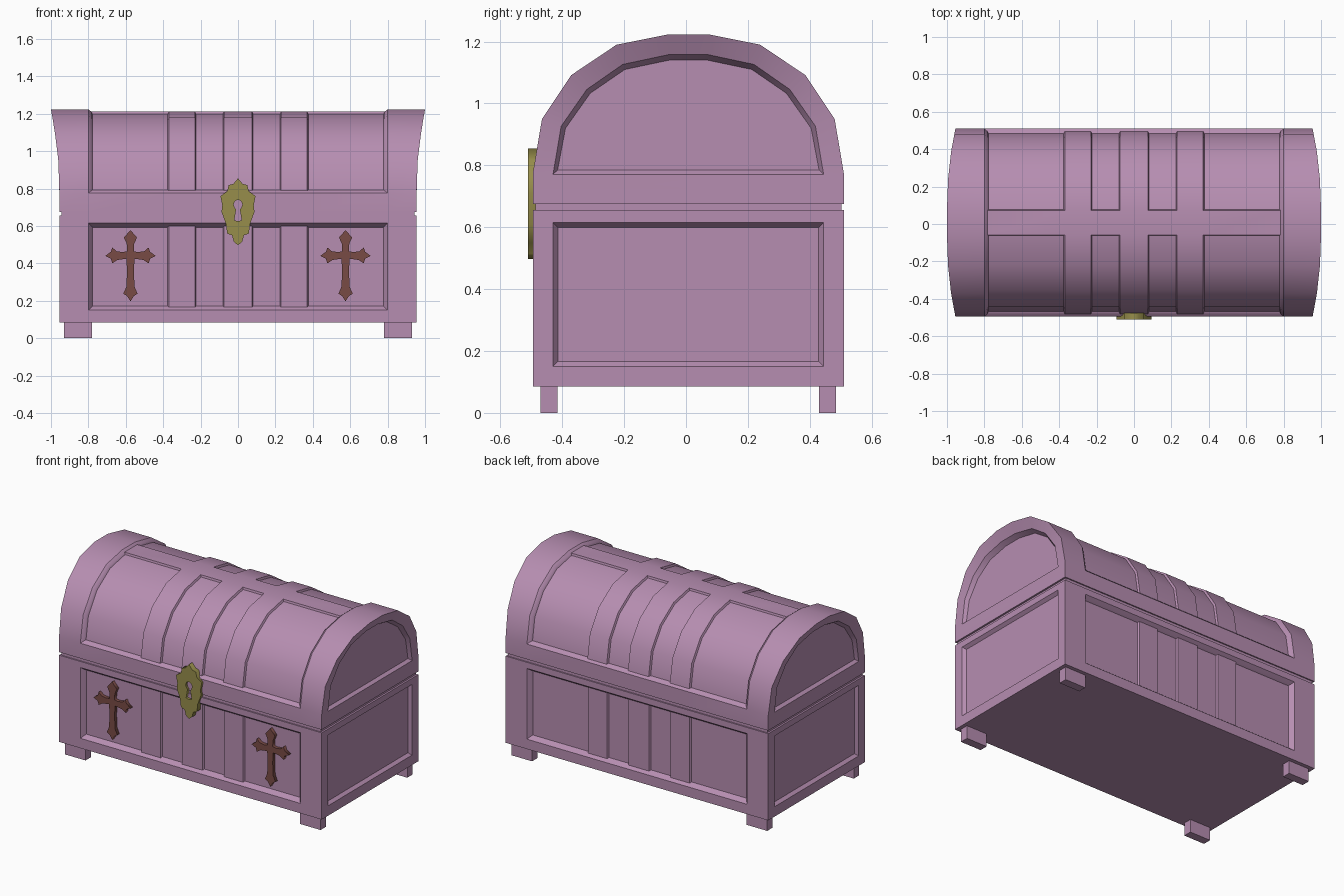
import bpy, bmesh, math
from mathutils import Vector

if "Cube" in bpy.data.objects:
    bpy.data.objects.remove(bpy.data.objects["Cube"])

def material(name, rgb):
    m = bpy.data.materials.new(name)
    m.diffuse_color = (*rgb, 1)
    m.use_nodes = True
    m.node_tree.nodes["Principled BSDF"].inputs["Base Color"].default_value = m.diffuse_color
    return m

WOOD = material("mauve_wood", (0.47, 0.27, 0.44))
GOLD = material("old_gold", (0.31, 0.27, 0.07))
BROWN = material("dark_brown", (0.19, 0.07, 0.06))
STRIPS = [-0.37, -0.23, -0.075, 0.075, 0.23, 0.37]
Y0, Y1, HX = -0.495, 0.51, 0.955

def finish(bm, name, mat):
    me = bpy.data.meshes.new(name)
    bm.to_mesh(me)
    bm.free()
    ob = bpy.data.objects.new(name, me)
    bpy.context.collection.objects.link(ob)
    me.materials.append(mat)
    bpy.ops.object.select_all(action='DESELECT')
    ob.select_set(True)
    bpy.context.view_layer.objects.active = ob
    bpy.ops.object.shade_smooth_by_angle(angle=math.radians(32))
    return ob

def box_bm(x0, x1, y0, y1, z0, z1):
    bm = bmesh.new()
    bmesh.ops.create_cube(bm, size=1)
    for v in bm.verts:
        v.co = ((x0, x1)[v.co.x > 0], (y0, y1)[v.co.y > 0], (z0, z1)[v.co.z > 0])
    return bm

def recess(bm, faces, width, depth):
    bm.normal_update()
    bmesh.ops.inset_region(bm, faces=faces, thickness=width, depth=-depth,
                           use_even_offset=True, use_boundary=True)

def between_strips(x):
    # true for the plain panels, false for the raised vertical strips
    return not (abs(x) < 0.075 or 0.23 < abs(x) < 0.37)

# chest body with framed panels on all four sides
bm = box_bm(-HX, HX, Y0, Y1, 0.085, 0.655)
cuts = [((x, 0, 0), (1, 0, 0)) for x in [-0.8, *STRIPS, 0.8]]
cuts += [((0, y, 0), (0, 1, 0)) for y in (-0.43, 0.445)]
cuts += [((0, 0, z), (0, 0, 1)) for z in (0.15, 0.615)]
for co, no in cuts:
    bmesh.ops.bisect_plane(bm, geom=bm.verts[:] + bm.edges[:] + bm.faces[:],
                           plane_co=co, plane_no=no)
bm.normal_update()
long_faces, end_faces = [], []
for f in bm.faces:
    c = f.calc_center_median()
    if 0.15 < c.z < 0.615:
        if abs(f.normal.y) > 0.9 and abs(c.x) < 0.8:
            long_faces.append(f)
        elif abs(f.normal.x) > 0.9 and -0.43 < c.y < 0.445:
            end_faces.append(f)
sub = [f for f in long_faces if between_strips(f.calc_center_median().x)]
recess(bm, long_faces + end_faces, 0.016, 0.02)
recess(bm, sub, 0.006, 0.01)
finish(bm, "chest_body", WOOD)

# thin seam between body and lid
finish(box_bm(-HX + 0.012, HX - 0.012, Y0 + 0.008, Y1 - 0.008, 0.64, 0.69), "lid_seam", WOOD)

# arched lid: profile (offset from middle, height), mirrored front to back
MID = (Y0 + Y1) / 2
half = [(0.5025, 0.675), (0.5025, 0.775), (0.473, 0.95), (0.378, 1.092), (0.232, 1.19), (0.067, 1.223)]
inner = [(0.4225, 0.785), (0.397, 0.92), (0.317, 1.033), (0.205, 1.11), (0.062, 1.14)]
full = lambda pts: [(MID - a, z) for a, z in pts] + [(MID + a, z) for a, z in reversed(pts)]
arch, panel = full(half), full(inner)

def flare(z):
    return 0.045 * max(0, (z - 0.86) / 0.363) ** 1.5

bm = bmesh.new()
rows = []
for x in [-1, -0.8, *STRIPS, 0.8, 1]:
    rows.append([bm.verts.new((x if abs(x) < 1 else x * (HX + flare(z)), y, z)) for y, z in arch])
top = {}
for i in range(len(rows) - 1):
    a, b = rows[i], rows[i + 1]
    for j in range(11):
        top[i, j] = bm.faces.new((a[j], b[j], b[j + 1], a[j + 1]))
    bm.faces.new((a[11], b[11], b[0], a[0]))
# flared end rims and sunken arch panels
for s, row in ((-1, rows[0]), (1, rows[-1])):
    mid = [bm.verts.new((s * (HX + 0.45 * flare(z)), MID + (y - MID) * 1.035, 0.785 + (z - 0.785) * 1.05 - (0.014 if z < 0.8 else 0)))
           for y, z in panel]
    low = [bm.verts.new((s * (HX - 0.02), y, z)) for y, z in panel]
    for k in range(9):
        bm.faces.new((row[k + 1], row[k + 2], mid[k + 1], mid[k]))
        bm.faces.new((mid[k], mid[k + 1], low[k + 1], low[k]))
    bm.faces.new((mid[9], mid[0], low[0], low[9]))
    bm.faces.new(low)
    bm.faces.new((row[0], row[1], mid[0], mid[9], row[10], row[11]))
bmesh.ops.recalc_face_normals(bm, faces=bm.faces[:])
field = [f for (i, j), f in top.items() if 1 <= i <= 7 and 1 <= j <= 9]
sub = [f for (i, j), f in top.items() if i in (1, 3, 5, 7) and 1 <= j <= 9 and j != 5]
recess(bm, field, 0.016, 0.012)
recess(bm, sub, 0.006, 0.012)
finish(bm, "arched_lid", WOOD)

# feet
for side, sx in (("left", -1), ("right", 1)):
    for end, y0, y1 in (("front", -0.47, -0.415), ("back", 0.43, 0.485)):
        xa, xb = sorted((sx * 0.78, sx * 0.93))
        finish(box_bm(xa, xb, y0, y1, 0, 0.1), f"{end}_{side}_foot", WOOD)

def cutout(name, loops, x, y0, y1, mat):
    # flat filled outline in the xz plane with thickness along y
    cu = bpy.data.curves.new(name, 'CURVE')
    cu.dimensions, cu.fill_mode, cu.extrude = '2D', 'BOTH', (y1 - y0) / 2
    for pts in loops:
        sp = cu.splines.new('POLY')
        sp.points.add(len(pts) - 1)
        for p, (a, b) in zip(sp.points, pts):
            p.co = (a, b, 0, 1)
        sp.use_cyclic_u = True
    ob = bpy.data.objects.new(name, cu)
    bpy.context.collection.objects.link(ob)
    ob.location, ob.rotation_euler = (x, (y0 + y1) / 2, 0), (math.pi / 2, 0, 0)
    cu.materials.append(mat)
    bpy.ops.object.select_all(action='DESELECT')
    ob.select_set(True)
    bpy.context.view_layer.objects.active = ob
    bpy.ops.object.convert(target='MESH')

def mirrored(pts):
    return pts + [(-a, b) for a, b in reversed(pts) if a > 0]

# lock plate with keyhole
plate = [(0, 0.855), (0.025, 0.825), (0.05, 0.818), (0.058, 0.785), (0.094, 0.76), (0.084, 0.71),
         (0.088, 0.675), (0.064, 0.61), (0.058, 0.56), (0.032, 0.55), (0.022, 0.515), (0, 0.497)]
hole = [(0, 0.74), (0.016, 0.734), (0.024, 0.715), (0.018, 0.697), (0.01, 0.688), (0.02, 0.63), (0, 0.625)]
cutout("lock_plate", [mirrored(plate), mirrored(hole)], 0, -0.51, -0.475, GOLD)

# front cross ornaments
cross = [(0, 0.578), (0.035, 0.538), (0.02, 0.505), (0.018, 0.465), (0.04, 0.46), (0.075, 0.465), (0.097, 0.485),
         (0.105, 0.462), (0.135, 0.44), (0.105, 0.425), (0.097, 0.4), (0.07, 0.418), (0.022, 0.425),
         (0.018, 0.36), (0.022, 0.275), (0.038, 0.238), (0.018, 0.225), (0, 0.197)]
for side, x in (("left", -0.575), ("right", 0.575)):
    cutout(f"{side}_cross", [mirrored(cross)], x, -0.487, -0.455, BROWN)
